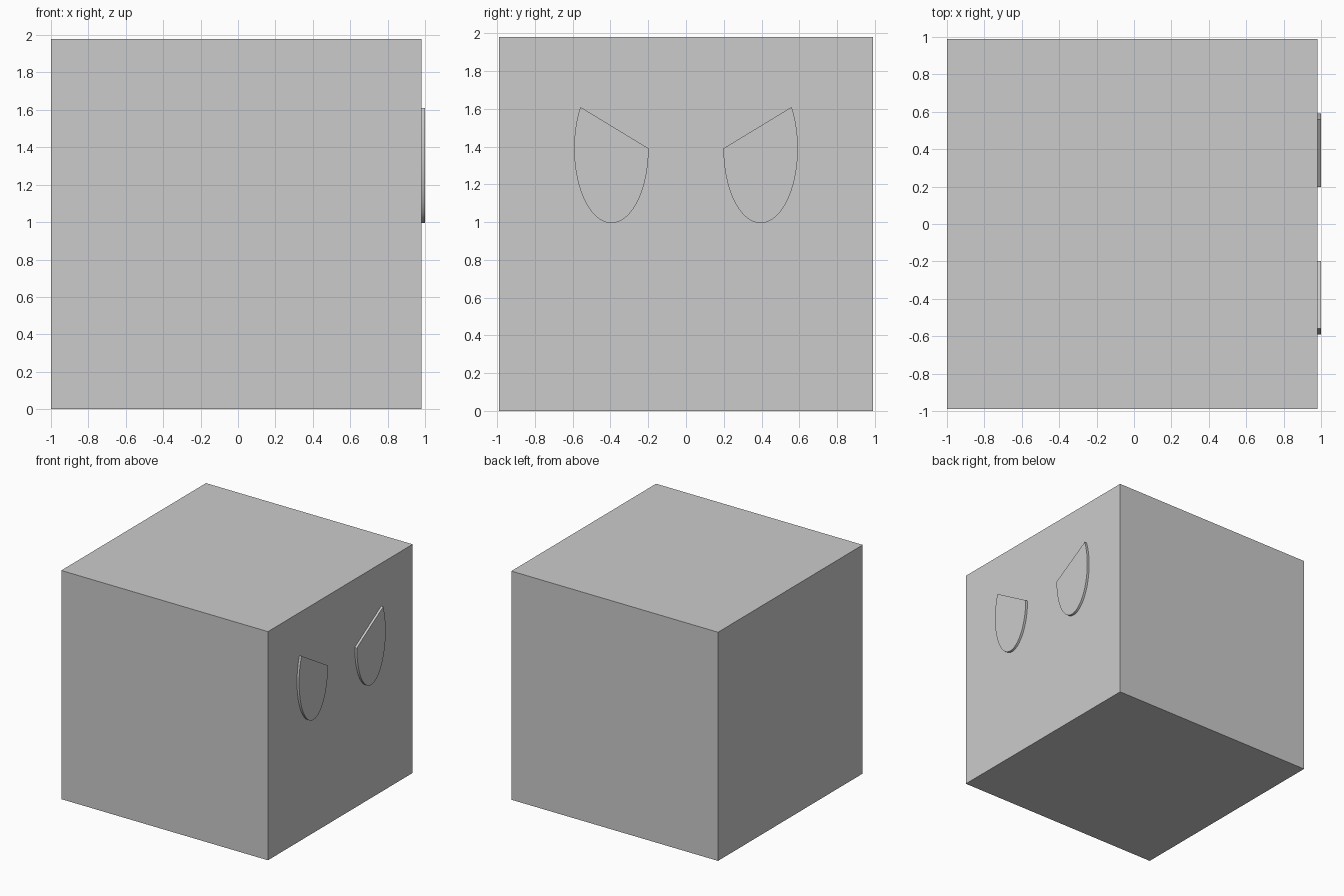
import bpy, bmesh, math

if "Cube" in bpy.data.objects:
    bpy.data.objects.remove(bpy.data.objects["Cube"])

# Cube body
bpy.ops.mesh.primitive_cube_add(size=1.98, location=(-0.01, 0, 0.99))
bpy.context.object.name = "body"


def make_eye(name, side):
    # Ellipse with its upper inner part sliced off, extruded along x
    start, end, steps = math.pi, 2 * math.pi + math.radians(33.7), 48
    bm = bmesh.new()
    ring = []
    for i in range(steps + 1):
        t = start + (end - start) * i / steps
        y = 0.395 + 0.197 * math.cos(t)
        z = 1.39 + 0.395 * math.sin(t)
        ring.append(bm.verts.new((0.97, side * y, z)))
    face = bm.faces.new(ring)
    ext = bmesh.ops.extrude_face_region(bm, geom=[face], use_keep_orig=True)
    top = [v for v in ext["geom"] if isinstance(v, bmesh.types.BMVert)]
    bmesh.ops.translate(bm, verts=top, vec=(0.03, 0, 0))
    bmesh.ops.recalc_face_normals(bm, faces=bm.faces)
    mesh = bpy.data.meshes.new(name)
    bm.to_mesh(mesh)
    bm.free()
    obj = bpy.data.objects.new(name, mesh)
    bpy.context.collection.objects.link(obj)
    # Smooth rim with sharp edges
    bpy.ops.object.select_all(action='DESELECT')
    obj.select_set(True)
    bpy.context.view_layer.objects.active = obj
    bpy.ops.object.shade_smooth_by_angle(angle=math.radians(30))


# Pair of mirrored eyes on the +x face
make_eye("left_eye", 1)
make_eye("right_eye", -1)
